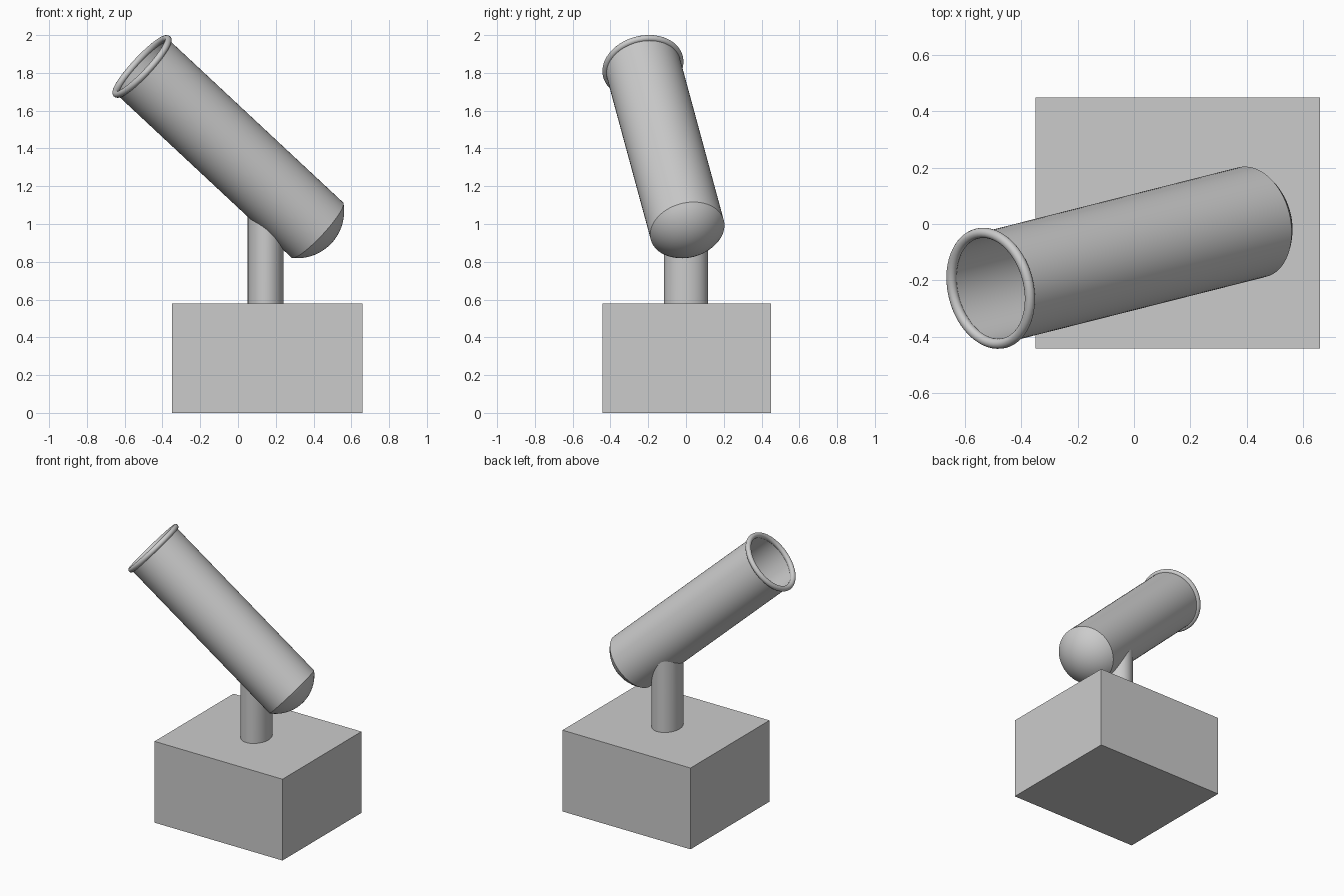
import bpy, bmesh, math
from mathutils import Vector, Matrix

if "Cube" in bpy.data.objects:
    bpy.data.objects.remove(bpy.data.objects["Cube"])

MUZZLE = Vector((-0.508, -0.228, 1.834))
BREECH = Vector((0.42, 0.007, 0.968))
AXIS = MUZZLE - BREECH
LENGTH = AXIS.length
AIM = Matrix.Translation(BREECH) @ AXIS.to_track_quat('Z', 'Y').to_matrix().to_4x4()


def finish(obj, angle=30):
    bpy.ops.object.select_all(action='DESELECT')
    obj.select_set(True)
    bpy.context.view_layer.objects.active = obj
    bpy.ops.object.shade_smooth_by_angle(angle=math.radians(angle))


def lathe(name, profile, matrix, steps=64):
    """Revolve a list of (radius, height) points about local z."""
    bm = bmesh.new()
    verts = [bm.verts.new((r, 0, z)) for r, z in profile]
    edges = [bm.edges.new(p) for p in zip(verts, verts[1:])]
    bmesh.ops.spin(bm, geom=verts + edges, axis=(0, 0, 1), cent=(0, 0, 0),
                   angle=math.tau, steps=steps, use_duplicate=False)
    bmesh.ops.remove_doubles(bm, verts=bm.verts, dist=1e-4)
    bmesh.ops.recalc_face_normals(bm, faces=bm.faces)
    mesh = bpy.data.meshes.new(name)
    bm.to_mesh(mesh)
    bm.free()
    obj = bpy.data.objects.new(name, mesh)
    bpy.context.collection.objects.link(obj)
    obj.matrix_world = matrix
    return obj


def dome(radius, depth, base, n=10):
    """Shallow spherical cap profile below height base, pole first."""
    big = (radius ** 2 + depth ** 2) / (2 * depth)
    full = math.asin(radius / big)
    return [(big * math.sin(full * i / n),
             base + big - depth - big * math.cos(full * i / n)) for i in range(n + 1)]


# Base block
bpy.ops.mesh.primitive_cube_add(size=1, location=(0.155, 0.004, 0.29))
base = bpy.context.object
base.name = "base_block"
base.scale = (1.01, 0.89, 0.58)

# Hollow barrel with a domed closed end
barrel = lathe("barrel", dome(0.2, 0.1, 0) + [(0.2, LENGTH), (0.188, LENGTH)]
               + dome(0.188, 0.09, 0.01)[::-1], AIM)
finish(barrel)

# Rounded rim at the open end
bpy.ops.mesh.primitive_torus_add(major_segments=64, minor_segments=16,
                                 major_radius=0.2, minor_radius=0.018)
rim = bpy.context.object
rim.name = "barrel_rim"
rim.matrix_world = AIM @ Matrix.Translation((0, 0, LENGTH))
finish(rim, 60)

# Oval post, trimmed to the underside of the barrel
post = lathe("post", [(0, 0.57), (1, 0.57), (1, 1.12), (0, 1.12)],
             Matrix.Translation((0.146, 0, 0)) @ Matrix.Diagonal((0.095, 0.116, 1, 1)), 48)
finish(post)
cutter = lathe("post_cutter", dome(0.194, 0.095, 0) + [(0.194, LENGTH), (0, LENGTH)], AIM)
cutter.hide_render = True
cutter.hide_viewport = False
cutter.display_type = 'WIRE'
trim = post.modifiers.new("trim", 'BOOLEAN')
trim.operation = 'DIFFERENCE'
trim.solver = 'EXACT'
trim.object = cutter
